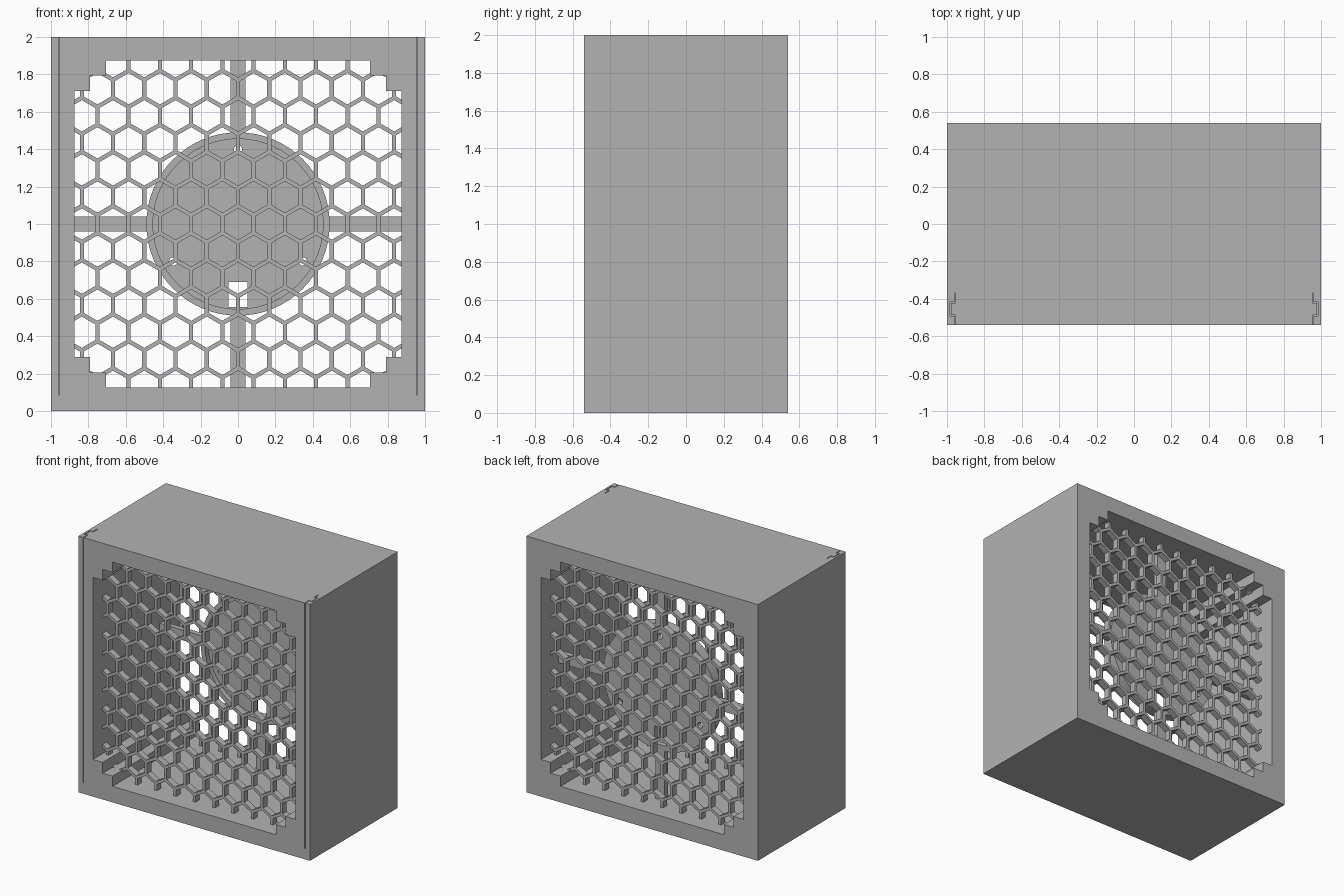
import bpy, bmesh
from math import cos, sin, pi, radians
from mathutils import Vector

if "Cube" in bpy.data.objects:
    bpy.data.objects.remove(bpy.data.objects["Cube"], do_unlink=True)

grey = bpy.data.materials.new("plain_grey")
grey.use_nodes = True
grey.diffuse_color = (0.45, 0.45, 0.45, 1)
grey.node_tree.nodes["Principled BSDF"].inputs["Base Color"].default_value = (0.45, 0.45, 0.45, 1)


def prisms(name, outlines, low, high, axis="y"):
    """Extrude flat outlines along y (points are x, z) or z (points are x, y)."""
    bm = bmesh.new()
    for pts in outlines:
        if axis == "y":
            place = lambda p, h: Vector((p[0], h, p[1]))
        else:
            place = lambda p, h: Vector((p[0], p[1], h))
        face = bm.faces.new([bm.verts.new(place(p, low)) for p in pts])
        new = bmesh.ops.extrude_face_region(bm, geom=[face])["geom"]
        shift = place((0, 0), high - low)
        bmesh.ops.translate(bm, vec=shift, verts=[v for v in new if isinstance(v, bmesh.types.BMVert)])
    bmesh.ops.recalc_face_normals(bm, faces=bm.faces[:])
    mesh = bpy.data.meshes.new(name)
    bm.to_mesh(mesh)
    bm.free()
    mesh.materials.append(grey)
    obj = bpy.data.objects.new(name, mesh)
    bpy.context.collection.objects.link(obj)
    return obj


def cut(obj, cutter):
    mod = obj.modifiers.new("cut", "BOOLEAN")
    mod.operation, mod.solver, mod.object = "DIFFERENCE", "EXACT", cutter
    bpy.context.view_layer.objects.active = obj
    bpy.ops.object.modifier_apply(modifier=mod.name)
    bpy.data.objects.remove(cutter, do_unlink=True)


def ring(x, z, r, n, turn=0.0):
    return [(x + r * cos(turn + 2 * pi * i / n), z + r * sin(turn + 2 * pi * i / n)) for i in range(n)]


def rect(x0, x1, z0, z1):
    return [(x0, z0), (x1, z0), (x1, z1), (x0, z1)]


HALF = 0.54      # half depth of the box
MID = 1.0        # height of the centre


def opening(scale=1.0):
    """Square opening with a two-step notch at every corner."""
    corner = [(0.875, 0.71), (0.79, 0.71), (0.79, 0.795), (0.705, 0.795), (0.705, 0.875)]
    pts = []
    for sx, sz, order in ((1, 1, 1), (-1, 1, -1), (-1, -1, 1), (1, -1, -1)):
        pts += [(sx * x * scale, MID + sz * z * scale) for x, z in corner[::order]]
    return pts


# Outer case, open front to back
case = prisms("case", [rect(-1, 1, 0, 2)], -HALF, HALF)
cut(case, prisms("opening_cutter", [opening()], -0.7, 0.7))

# Thin sliding-panel grooves down both front edges
a, b, w = 0.96, 0.985, 0.006
groove = [(a, -0.56), (a, -0.492), (b, -0.492), (b, -0.417), (a, -0.417), (a, -0.37),
          (a - w, -0.37), (a - w, -0.417 - w), (b - w, -0.417 - w),
          (b - w, -0.492 + w), (a - w, -0.492 + w), (a - w, -0.56)]
for s in (1, -1):
    cut(case, prisms("groove_cutter", [[(s * x, y) for x, y in groove]], 0.085, 2.1, "z"))

# Honeycomb grilles, recessed at front and back
PITCH, BAR = 0.167, 0.022
hexes = []
for row in range(-7, 8):
    for col in range(-7, 8):
        x = (col + (0.5 if row % 2 else 0)) * PITCH
        z = MID + row * PITCH * sin(pi / 3)
        hexes.append(ring(x, z, (PITCH - BAR) / 3 ** 0.5, 6, pi / 6))
for name, y in (("front_grille", -0.42), ("back_grille", 0.37)):
    grille = prisms(name, [opening(1.004)], y, y + 0.05)
    cut(grille, prisms("hex_cutter", hexes, y - 0.05, y + 0.1))

# Round motor mount: shallow cup with screw holes and a cable slot
mount = prisms("motor_mount", [ring(0, MID, 0.49, 64)], 0.24, 0.32)
cut(mount, prisms("cup_cutter", [ring(0, MID, 0.455, 64)], 0.2, 0.28))
holes = [ring(0.4 * cos(t), MID + 0.4 * sin(t), 0.022, 16) for t in (pi / 2, pi * 7 / 6, pi * 11 / 6)]
cut(mount, prisms("hole_cutter", holes + [rect(-0.05, 0.05, 0.555, 0.69)], 0.25, 0.4))
bpy.ops.object.select_all(action="DESELECT")
mount.select_set(True)
bpy.context.view_layer.objects.active = mount
bpy.ops.object.shade_smooth_by_angle(angle=radians(30))

# Four struts holding the mount
for s, side in ((1, "left"), (-1, "right")):
    lo, hi = sorted((s * 0.475, s * 0.885))
    prisms(side + "_strut", [rect(lo, hi, MID - 0.04, MID + 0.04)], 0.28, 0.32)
    prisms(("upper" if s > 0 else "lower") + "_strut", [rect(-0.04, 0.04, MID + lo, MID + hi)], 0.28, 0.32)
